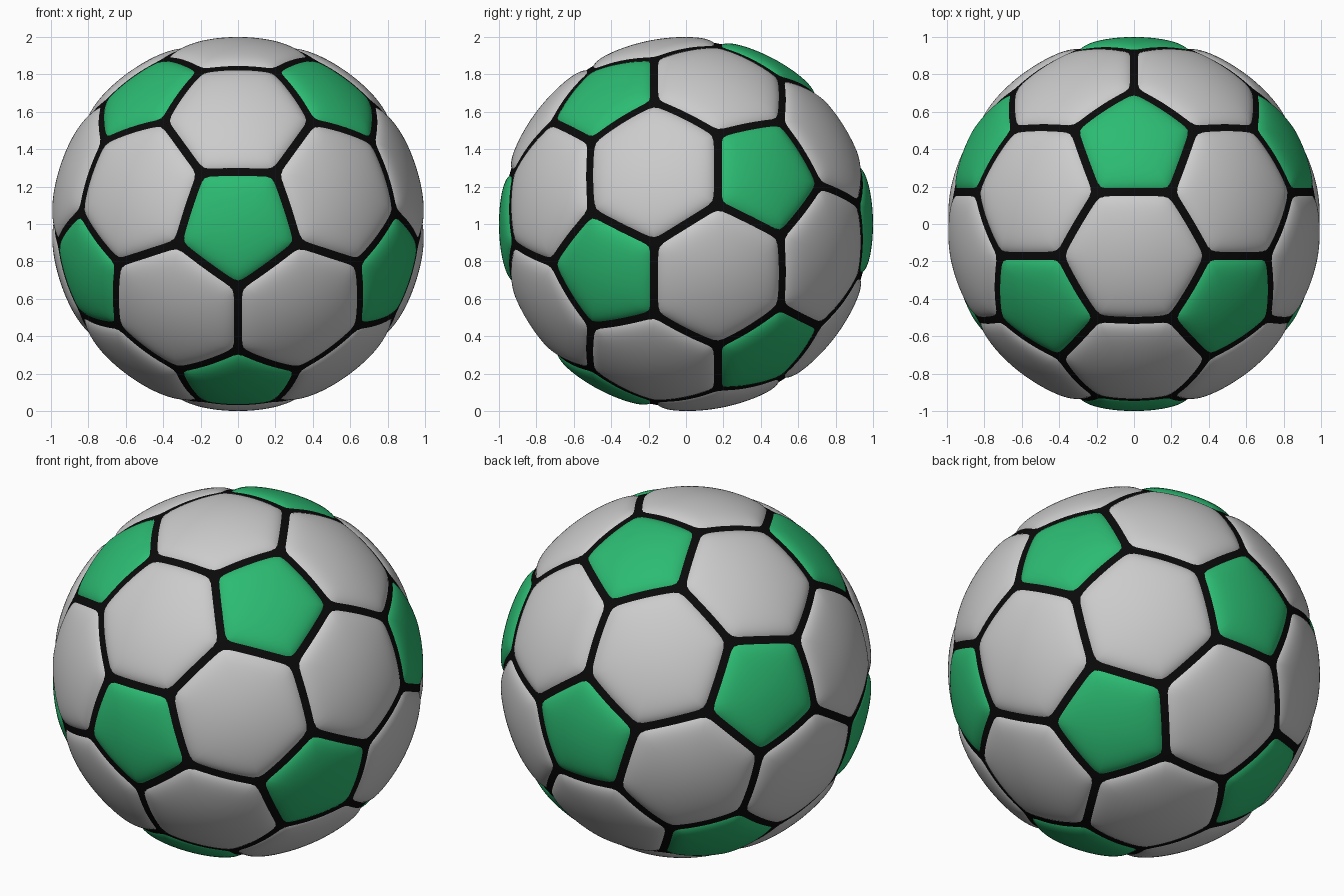
import bpy, bmesh, math
from mathutils import Vector

if "Cube" in bpy.data.objects:
    bpy.data.objects.remove(bpy.data.objects["Cube"])

CENTRE = Vector((0, 0, 1))
GAP, DEPTH, SOFT = 0.016, 0.024, 0.035   # half seam width, puff depth, edge softness
RINGS, STEPS = 22, 12


def ico_points():
    """Icosahedron corners with a five-fold axis along y."""
    pts = [Vector((0, -1, 0)), Vector((0, 1, 0))]
    h, r = 1 / math.sqrt(5), 2 / math.sqrt(5)
    for s in (-1, 1):
        for k in range(5):
            a = math.tau * k / 5
            pts.append(Vector((r * math.sin(a), s * h, s * r * math.cos(a))))
    return pts


def ordered(centre, corners):
    """Sort corners counter-clockwise around the outward centre direction."""
    u = (corners[0] - centre * corners[0].dot(centre)).normalized()
    v = centre.cross(u)
    return sorted(corners, key=lambda c: math.atan2(c.dot(v), c.dot(u)))


def add_panel(bm, centre, corners):
    """Puffed spherical panel made of concentric rings, sunk along its seams."""
    n = len(corners)
    corners = ordered(centre, corners)
    normals = [corners[i].cross(corners[(i + 1) % n]).normalized() for i in range(n)]
    k = GAP / centre.dot(normals[0])
    inset = [c.lerp(centre * c.dot(centre), k) for c in corners]
    mid = centre * corners[0].dot(centre)

    def place(p):
        p = p.normalized()
        e = sum(math.exp(-3 * (p.dot(m) - GAP) / SOFT) for m in normals) ** (1 / 3)
        return bm.verts.new(CENTRE + p * (1 - DEPTH * e))

    hub = place(mid)
    count, prev = n * STEPS, None
    for ring in range(1, RINGS + 1):
        s = 1 - (1 - ring / RINGS) ** 1.5          # denser towards the seam
        row = []
        for j in range(count):
            i, t = divmod(j, STEPS)
            edge = inset[i].lerp(inset[(i + 1) % n], t / STEPS)
            row.append(place(mid.lerp(edge, s)))
        for j in range(count):
            q = (j + 1) % count
            if prev is None:
                bm.faces.new((hub, row[j], row[q]))
            else:
                bm.faces.new((prev[j], row[j], row[q], prev[q]))
        prev = row


def finish(bm, name, colour=None):
    for f in bm.faces:
        f.smooth = True
    me = bpy.data.meshes.new(name)
    bm.to_mesh(me)
    bm.free()
    ob = bpy.data.objects.new(name, me)
    bpy.context.collection.objects.link(ob)
    if colour:
        mat = bpy.data.materials.new(name)
        mat.diffuse_color = (*colour, 1)
        mat.use_nodes = True
        mat.node_tree.nodes["Principled BSDF"].inputs["Base Color"].default_value = mat.diffuse_color
        me.materials.append(mat)
    return ob


P = ico_points()
near = lambda a, b: a is not b and a.dot(b) > 0.4
third = lambda a, b: ((2 * a + b) / 3).normalized()

# green pentagon panels, one per icosahedron corner
bm = bmesh.new()
for a in P:
    add_panel(bm, a, [third(a, b) for b in P if near(a, b)])
finish(bm, "pentagon_panels", (0.025, 0.5, 0.17))

# plain hexagon panels, one per icosahedron triangle
bm = bmesh.new()
for i, a in enumerate(P):
    for j in range(i + 1, 12):
        for k in range(j + 1, 12):
            tri = (a, P[j], P[k])
            if near(a, P[j]) and near(a, P[k]) and near(P[j], P[k]):
                add_panel(bm, sum(tri, Vector()).normalized(),
                          [third(p, q) for p in tri for q in tri if p is not q])
finish(bm, "hexagon_panels")

# black core showing through the seams
bm = bmesh.new()
bmesh.ops.create_icosphere(bm, subdivisions=6, radius=0.98)
bmesh.ops.translate(bm, verts=bm.verts, vec=CENTRE)
finish(bm, "seam_core", (0.003, 0.003, 0.003))
